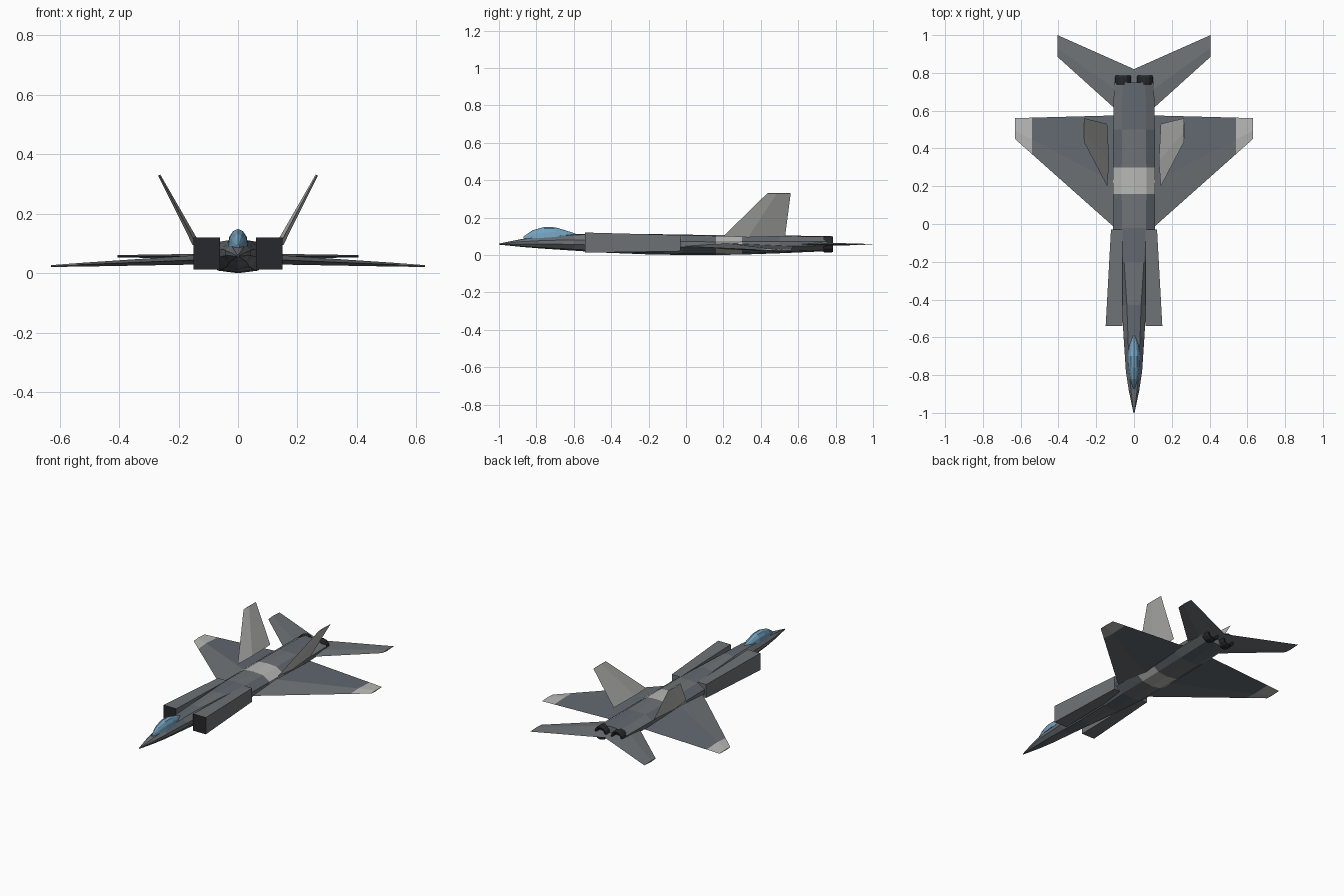
import bpy, bmesh, math
from mathutils import Vector

if "Cube" in bpy.data.objects:
    bpy.data.objects.remove(bpy.data.objects["Cube"])


def material(name, rgb):
    m = bpy.data.materials.new(name)
    m.diffuse_color = (*rgb, 1)
    m.use_nodes = True
    m.node_tree.nodes["Principled BSDF"].inputs["Base Color"].default_value = m.diffuse_color
    return m


GREY = material("hull_grey", (0.155, 0.17, 0.18))
BLUE = material("hull_blue_grey", (0.12, 0.14, 0.16))
LIGHT = material("light_panel", (0.48, 0.48, 0.47))
GLASS = material("glass", (0.17, 0.36, 0.52))
DARK = material("dark_metal", (0.02, 0.021, 0.025))


def loft(name, rings, mats, pick=lambda i, j: 0, caps=(0, 0)):
    """Skin closed rings of equal length; pick(segment, side) gives the material slot."""
    bm = bmesh.new()
    vs = [[bm.verts.new(p) for p in r] for r in rings]
    n = len(rings[0])
    for i in range(len(vs) - 1):
        for j in range(n):
            k = (j + 1) % n
            f = bm.faces.new((vs[i][j], vs[i][k], vs[i + 1][k], vs[i + 1][j]))
            f.material_index = pick(i, j)
    for r, c in ((vs[0], caps[0]), (vs[-1], caps[1])):
        if c is not None:
            bm.faces.new(r).material_index = c
    bmesh.ops.recalc_face_normals(bm, faces=bm.faces)
    me = bpy.data.meshes.new(name)
    bm.to_mesh(me)
    bm.free()
    for m in mats:
        me.materials.append(m)
    ob = bpy.data.objects.new(name, me)
    bpy.context.collection.objects.link(ob)
    return ob


def pair(name, rings, *args, **kw):
    """Build a part on the +x side and its mirror image."""
    loft("right_" + name, rings, *args, **kw)
    loft("left_" + name, [[(-x, y, z) for x, y, z in r] for r in rings], *args, **kw)


def blade(x, z, lead, trail, half, normal=(0, 0, 1)):
    """Diamond aerofoil section, thickest at 40% chord."""
    n = Vector(normal).normalized() * half
    mid = Vector((x, lead + 0.4 * (trail - lead), z))
    return [(x, lead, z), tuple(mid + n), (x, trail, z), tuple(mid - n)]


# Fuselage: faceted sections (y, half width, bottom, top)
stations = [(-1, 0.003, 0.055, 0.061), (-0.88, 0.028, 0.043, 0.085),
            (-0.78, 0.043, 0.035, 0.098), (-0.6, 0.055, 0.023, 0.111),
            (-0.43, 0.065, 0.012, 0.114), (-0.2, 0.09, 0.003, 0.112),
            (-0.02, 0.111, 0, 0.109), (0.16, 0.112, 0, 0.106),
            (0.3, 0.112, 0.002, 0.106), (0.5, 0.11, 0.009, 0.105),
            (0.75, 0.106, 0.02, 0.1)]
half_profile = [(0, 1), (0.58, 0.96), (1, 0.66), (1, 0.38), (0.6, 0.08), (0, 0)]
profile = half_profile + [(-x, z) for x, z in half_profile[-2:0:-1]]
rings = [[(x * w, y, lo + z * (hi - lo)) for x, z in profile] for y, w, lo, hi in stations]
loft("fuselage", rings, [GREY, BLUE, LIGHT],
     lambda i, j: 2 if i == 7 else (i + min(j, 9 - j)) % 2)

# Canopy: arched sections (y, half width, base, top)
canopy = [(-0.87, 0.004, 0.085, 0.098), (-0.82, 0.022, 0.088, 0.132),
          (-0.76, 0.032, 0.092, 0.149), (-0.7, 0.034, 0.096, 0.148),
          (-0.64, 0.025, 0.1, 0.13), (-0.59, 0.006, 0.1, 0.114)]
arch = [(math.cos(math.pi * k / 6), math.sin(math.pi * k / 6)) for k in range(7)]
loft("canopy", [[(c * w, y, lo + s * (hi - lo)) for c, s in arch]
                for y, w, lo, hi in canopy], [GLASS])


# Intake boxes with dark mouths
def box_ring(y, x0, x1, z0, z1):
    return [(x0, y, z0), (x1, y, z0), (x1, y, z1), (x0, y, z1)]


pair("intake", [box_ring(-0.54, 0.06, 0.15, 0.012, 0.12),
                box_ring(-0.03, 0.06, 0.122, 0.02, 0.106)], [GREY, DARK], caps=(1, 0))

# Swept wings with light tips
pair("wing", [blade(0.09, 0.047, -0.03, 0.575, 0.017),
              blade(0.54, 0.028, 0.37, 0.563, 0.006),
              blade(0.63, 0.024, 0.45, 0.56, 0.003)],
     [GREY, LIGHT, BLUE], lambda i, j: 1 if i else (0 if j in (0, 3) else 2), caps=(0, 1))

# Horizontal tail
pair("tailplane", [blade(0, 0.057, 0.52, 0.82, 0.01),
                   blade(0.405, 0.057, 0.885, 1, 0.004)], [GREY])

# Canted fins
pair("fin", [blade(0.142, 0.1, 0.2, 0.53, 0.012, (0.88, 0, -0.47)),
             blade(0.265, 0.33, 0.435, 0.56, 0.004, (0.88, 0, -0.47))], [LIGHT])


# Exhaust nozzles: hollow rings
def circle(y, r, n=12):
    return [(0.058 + r * math.cos(2 * math.pi * k / n), y,
             0.057 + r * math.sin(2 * math.pi * k / n)) for k in range(n)]


pair("nozzle", [circle(0.735, 0.042), circle(0.75, 0.044), circle(0.775, 0.044),
                circle(0.787, 0.04), circle(0.785, 0.03), circle(0.755, 0.028)], [DARK])
